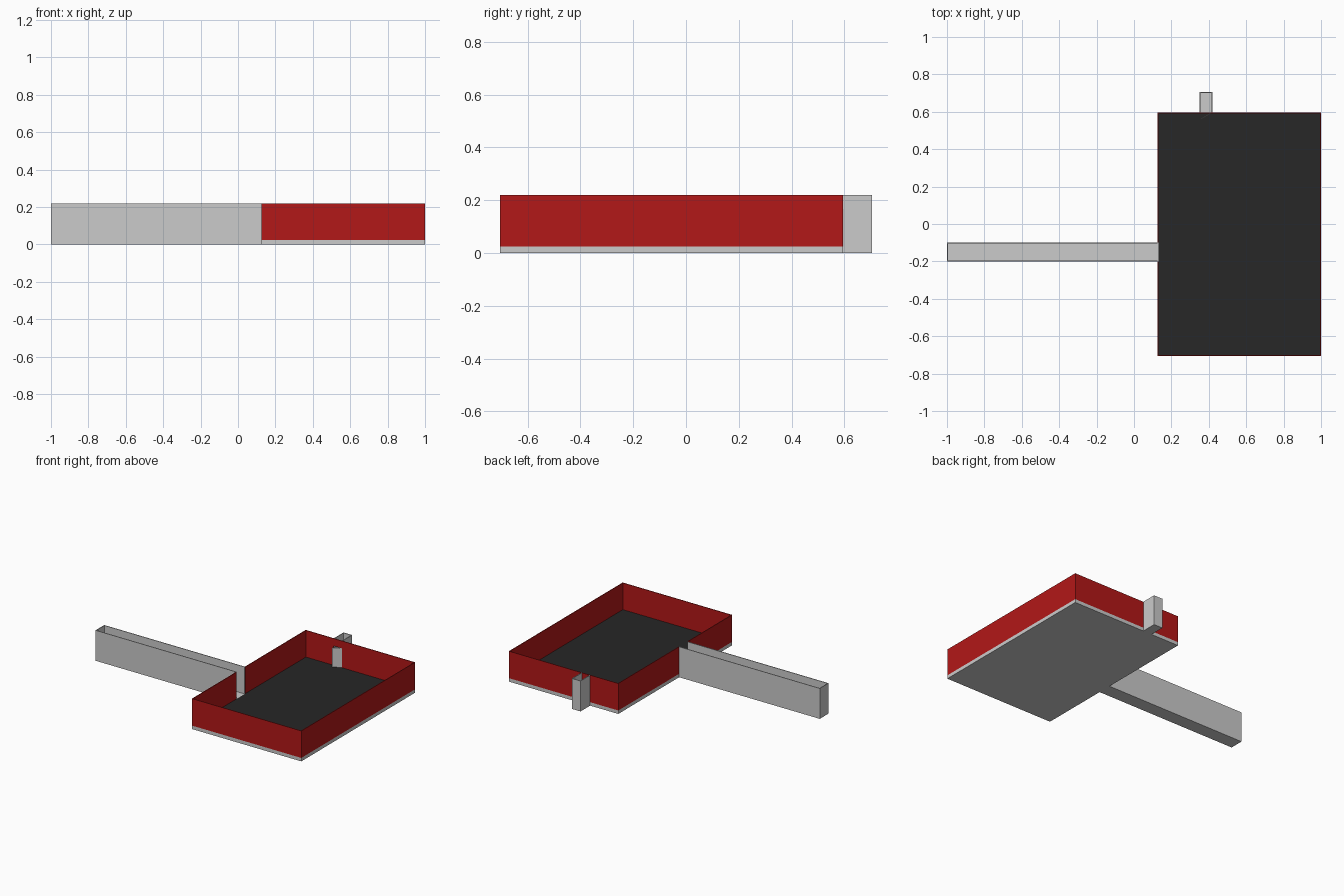
import bpy

if "Cube" in bpy.data.objects:
    bpy.data.objects.remove(bpy.data.objects["Cube"])

H, BASE, T = 0.22, 0.025, 0.005      # wall top, base thickness, wall thickness
X0, X1, Y0, Y1 = 0.125, 1.0, -0.705, 0.595
CX0, CY0, CY1 = -1.0, -0.20, -0.10   # long channel
OX0, OX1, OY1 = 0.35, 0.42, 0.705    # short outlet
GATE_TOP = 0.167


def material(name, color):
    m = bpy.data.materials.new(name)
    m.diffuse_color = (*color, 1)
    m.use_nodes = True
    m.node_tree.nodes["Principled BSDF"].inputs["Base Color"].default_value = m.diffuse_color
    return m


def box(name, x, y, z, mat=None):
    bpy.ops.mesh.primitive_cube_add(
        size=1, location=[(a + b) / 2 for a, b in (x, y, z)])
    ob = bpy.context.object
    ob.name = name
    ob.scale = [b - a for a, b in (x, y, z)]
    if mat:
        ob.data.materials.append(mat)
    return ob


red = material("red_wall", (0.45, 0.009, 0.009))
dark = material("dark_floor", (0.02, 0.02, 0.02))
pale = material("pale_gate", (0.8, 0.8, 0.8))

# Tray base and dark floor sheet
box("tray_base", (X0, X1), (Y0, Y1), (0, BASE))
box("tray_floor", (X0 + T, X1 - T), (Y0 + T, Y1 - T), (BASE, BASE + 0.002), dark)

# Red walls; left wall is split where the channel enters
wz = (BASE, H)
box("front_wall", (X0, X1), (Y0, Y0 + T), wz, red)
box("right_wall", (X1 - T, X1), (Y0 + T, Y1 - T), wz, red)
box("left_wall_front", (X0, X0 + T), (Y0 + T, CY0), wz, red)
box("left_wall_back", (X0, X0 + T), (CY1, Y1 - T), wz, red)

# Back wall with a low window for the outlet
box("back_wall_left", (X0, OX0), (Y1 - T, Y1), wz, red)
box("back_wall_right", (OX1, X1), (Y1 - T, Y1), wz, red)
box("back_wall_lintel", (OX0, OX1), (Y1 - T, Y1), (GATE_TOP, H), red)

# Long open-topped channel
box("channel_floor", (CX0, X0), (CY0, CY1), (0, BASE))
for side, y in (("front", CY0), ("back", CY1 - T)):
    box("channel_" + side + "_wall", (CX0, X0), (y, y + T), wz)
box("channel_end_wall", (CX0, CX0 + T), (CY0 + T, CY1 - T), wz)

# Short open-topped outlet
box("outlet_floor", (OX0, OX1), (Y1, OY1), (0, BASE))
for side, x in (("left", OX0), ("right", OX1 - T)):
    box("outlet_" + side + "_wall", (x, x + T), (Y1, OY1), wz)
box("outlet_end_wall", (OX0 + T, OX1 - T), (OY1 - T, OY1), wz)

# Gate flap standing ajar in the outlet window
gate = box("outlet_gate", (0.355, 0.425), (0.579, 0.582), (BASE, GATE_TOP), pale)
gate.rotation_euler.z = 0.53
